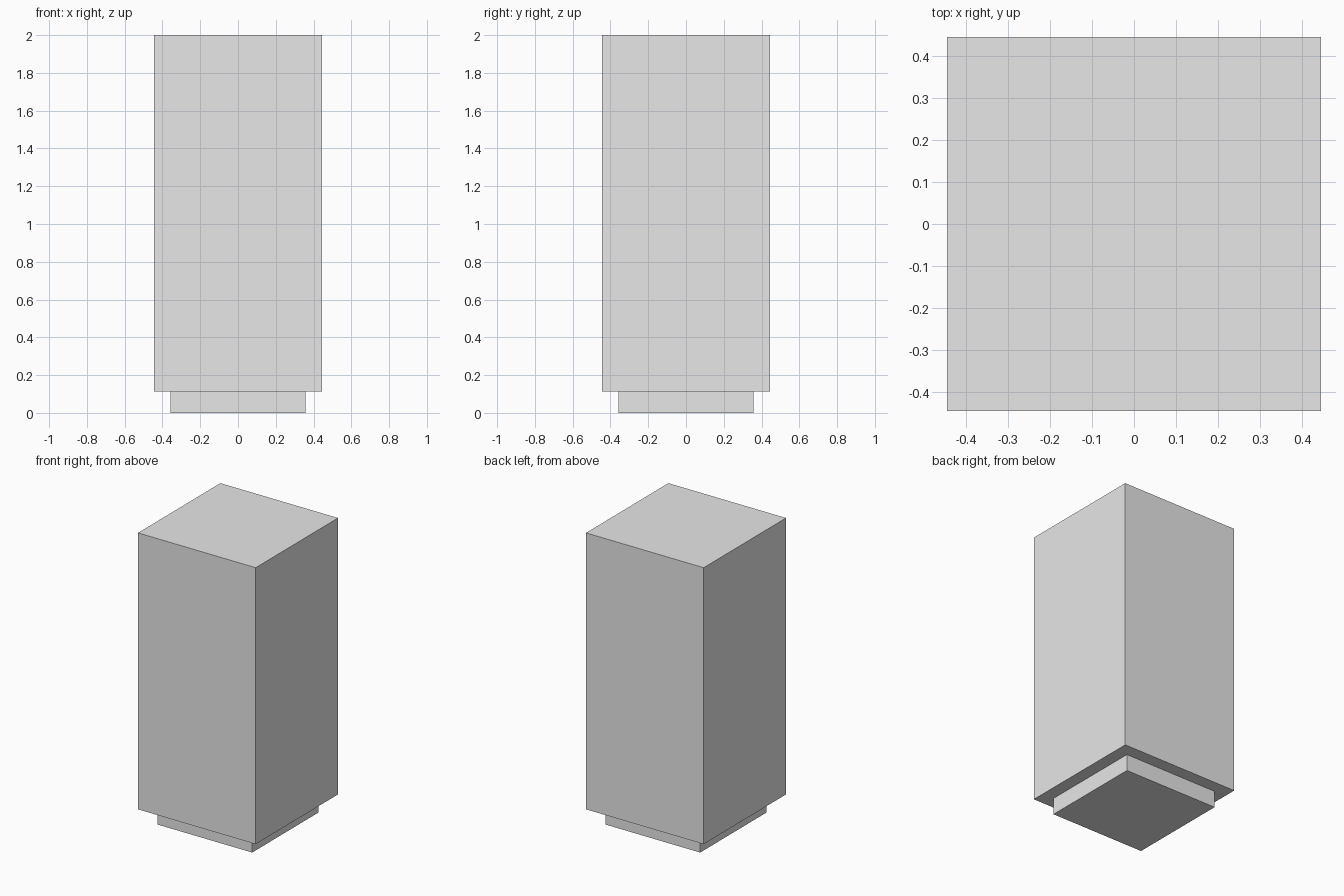
import bpy
import bmesh
from mathutils import Vector

HALF = 0.444       # half width of the body
FOOT = 0.357       # half width of the plinth
FOOT_TOP = 0.114   # height of the plinth
TOP = 2.0

old = bpy.data.objects.get("Cube")
if old:
    bpy.data.objects.remove(old, do_unlink=True)

grey = bpy.data.materials.new("light_grey")
grey.use_nodes = True
colour = (0.8, 0.8, 0.8, 1.0)
grey.diffuse_color = colour
grey.node_tree.nodes["Principled BSDF"].inputs["Base Color"].default_value = colour


def box(half, low, high):
    """Square box between two heights."""
    bm = bmesh.new()
    bmesh.ops.create_cube(bm, size=2)
    for v in bm.verts:
        v.co = (v.co.x * half, v.co.y * half, high if v.co.z > 0 else low)
    bm.normal_update()
    return bm


def face_towards(bm, direction):
    return max(bm.faces, key=lambda f: f.normal.dot(Vector(direction)))


def sink(bm, faces, offset):
    """Push faces in, leaving walls around them."""
    moved = bmesh.ops.extrude_face_region(bm, geom=faces)["geom"]
    verts = [g for g in moved if isinstance(g, bmesh.types.BMVert)]
    bmesh.ops.translate(bm, verts=verts, vec=offset)


def finish(bm, name):
    bmesh.ops.recalc_face_normals(bm, faces=bm.faces[:])
    mesh = bpy.data.meshes.new(name)
    bm.to_mesh(mesh)
    bm.free()
    mesh.materials.append(grey)
    obj = bpy.data.objects.new(name, mesh)
    bpy.context.collection.objects.link(obj)
    return obj


# Cabinet body with a flush back door outlined by a narrow groove
bm = box(HALF, FOOT_TOP, TOP)
door = face_towards(bm, (0, 1, 0))
bmesh.ops.inset_region(bm, faces=[door], thickness=0.04)
for v in door.verts:
    v.co.x = 0.407 if v.co.x > 0 else -0.407
    v.co.z = 1.79 if v.co.z > 1 else 0.28
groove = bmesh.ops.inset_region(bm, faces=[door], thickness=0.008)["faces"]
sink(bm, groove, (0, -0.02, 0))
finish(bm, "cabinet_body")

# Recessed plinth, hollow underneath
bm = box(FOOT, 0, FOOT_TOP)
underside = face_towards(bm, (0, 0, -1))
bmesh.ops.inset_region(bm, faces=[underside], thickness=0.044)
sink(bm, [underside], (0, 0, 0.104))
finish(bm, "plinth")
